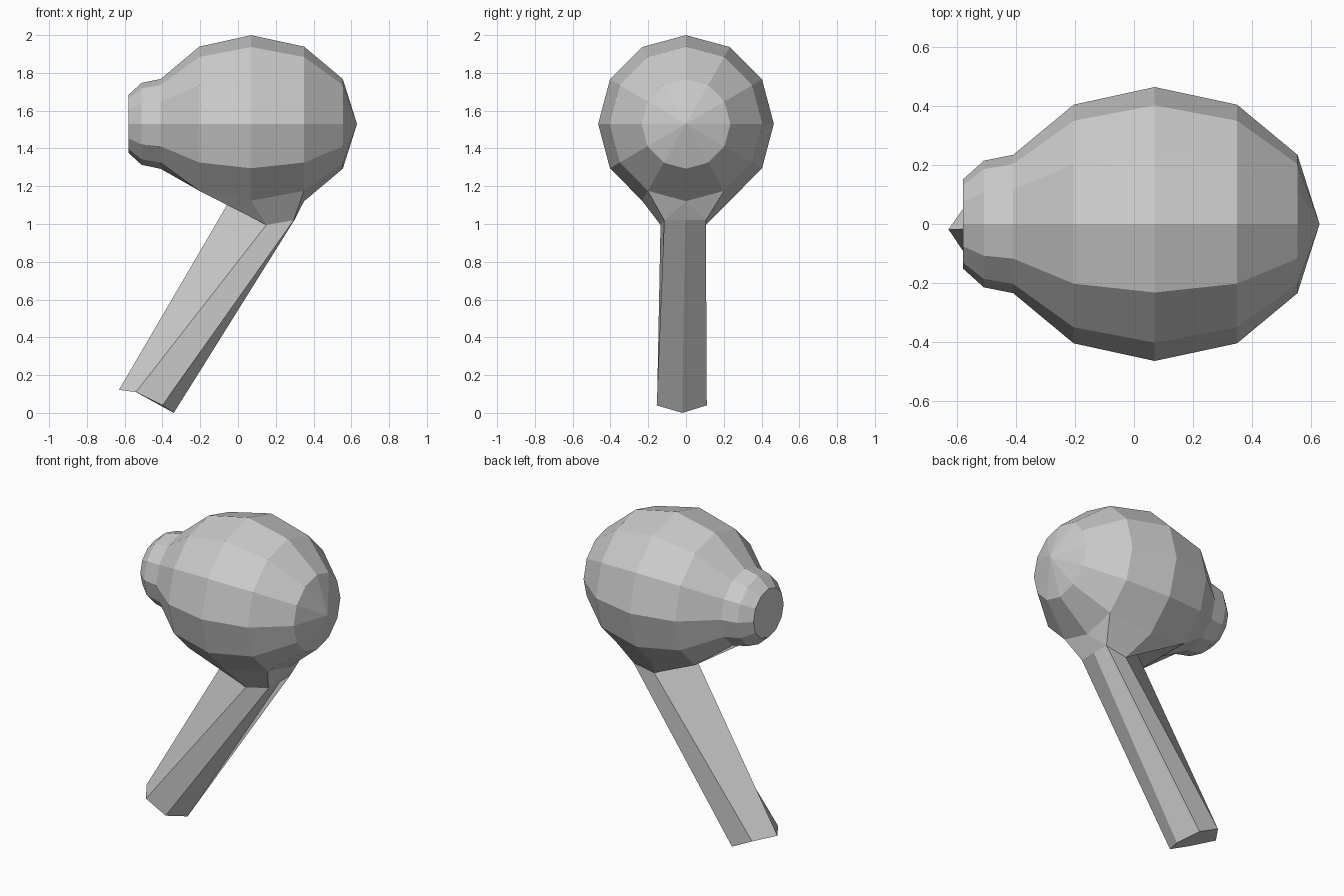
import bpy, bmesh
from math import sin, cos, tau

if "Cube" in bpy.data.objects:
    bpy.data.objects.remove(bpy.data.objects["Cube"])

SIDES, AXIS_Z = 12, 1.53
bm = bmesh.new()


def face(*verts):
    return bm.faces.new(verts)


# Bud: 12-sided rings along x, from nozzle (left) to rounded end (right)
profile = [(-0.58, 0.152), (-0.51, 0.215), (-0.41, 0.235), (-0.205, 0.405),
           (0.07, 0.465), (0.35, 0.405), (0.555, 0.235)]
rings = [[bm.verts.new((x, r * sin(tau * k / SIDES), AXIS_Z - 1.01 * r * cos(tau * k / SIDES)))
          for k in range(SIDES)] for x, r in profile]
tip = bm.verts.new((0.63, 0, AXIS_Z))

for i in range(len(rings) - 1):
    for k in range(SIDES):
        # leave an opening underneath for the stem
        if i in (3, 4) and k in (0, SIDES - 1):
            continue
        n = (k + 1) % SIDES
        face(rings[i][k], rings[i][n], rings[i + 1][n], rings[i + 1][k])
for k in range(SIDES):
    face(rings[-1][k], rings[-1][(k + 1) % SIDES], tip)
face(*rings[0])

# Stem: slanted hexagonal bar
top = [bm.verts.new(p) for p in [
    (0.0, -0.015, 1.2), (0.15, -0.135, 0.995), (0.295, -0.115, 1.02),
    (0.298, -0.005, 1.02), (0.295, 0.105, 1.02), (0.15, 0.105, 0.995)]]
foot = [bm.verts.new(p) for p in [
    (-0.63, -0.018, 0.122), (-0.54, -0.152, 0.11), (-0.40, -0.155, 0.04),
    (-0.34, -0.02, 0.0), (-0.40, 0.11, 0.04), (-0.54, 0.108, 0.11)]]
for k in range(6):
    n = (k + 1) % 6
    face(foot[k], foot[n], top[n], top[k])
face(*foot)

# Neck: join the opening to the stem on both sides
back, front = rings[3][0], rings[5][0]
back.co.z = 1.18
for col, b, c in ((SIDES - 1, 1, 2), (1, 5, 4)):
    e3, e4, e5 = (rings[i][col] for i in (3, 4, 5))
    face(back, e3, top[0])
    face(e3, top[b], top[0])
    face(e3, e4, top[b])
    face(e4, e5, top[c], top[b])
    face(e5, front, top[c])
face(front, top[2], top[3], top[4])
bm.verts.remove(rings[4][0])

bmesh.ops.recalc_face_normals(bm, faces=bm.faces)
mesh = bpy.data.meshes.new("earbud_shell")
bm.to_mesh(mesh)
bm.free()
bpy.context.collection.objects.link(bpy.data.objects.new("earbud_shell", mesh))
